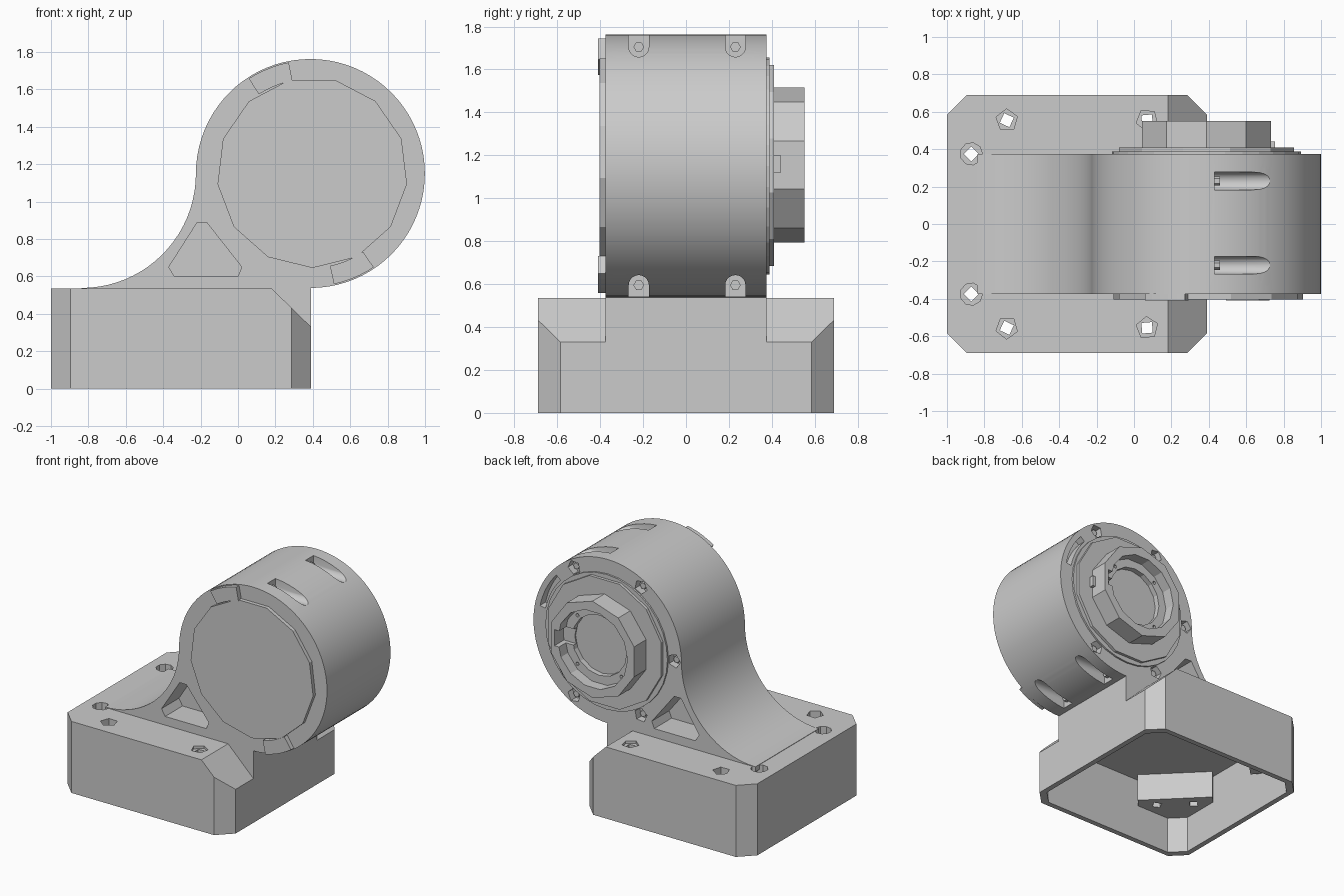
import bpy, bmesh
from math import cos, sin, radians, pi

if "Cube" in bpy.data.objects:
    bpy.data.objects.remove(bpy.data.objects["Cube"], do_unlink=True)

grey = bpy.data.materials.new("plain_grey")
grey.use_nodes = True
grey.diffuse_color = (0.6, 0.6, 0.6, 1)
grey.node_tree.nodes["Principled BSDF"].inputs["Base Color"].default_value = (0.6, 0.6, 0.6, 1)

CX, CZ, R = 0.387, 1.15, 0.612      # housing axis and radius
HALF = 0.375                        # half depth of the housing
PLACE = {"x": lambda u, v, w: (w, u, v),
         "y": lambda u, v, w: (u, w, v),
         "z": lambda u, v, w: (u, v, w)}


def prism(name, pts, axis, lo, hi):
    """Extrude a 2D outline along an axis."""
    bm = bmesh.new()
    face = bm.faces.new([bm.verts.new(PLACE[axis](u, v, lo)) for u, v in pts])
    ext = bmesh.ops.extrude_face_region(bm, geom=[face])["geom"]
    shift = PLACE[axis](0, 0, hi - lo)
    bmesh.ops.translate(bm, vec=shift, verts=[g for g in ext if isinstance(g, bmesh.types.BMVert)])
    bmesh.ops.recalc_face_normals(bm, faces=bm.faces)
    mesh = bpy.data.meshes.new(name)
    bm.to_mesh(mesh)
    bm.free()
    mesh.materials.append(grey)
    ob = bpy.data.objects.new(name, mesh)
    bpy.context.collection.objects.link(ob)
    return ob


def arc(cx, cy, r, a, b, n):
    """Points on an arc, angles in degrees, ends included."""
    return [(cx + r * cos(radians(a + (b - a) * i / n)),
             cy + r * sin(radians(a + (b - a) * i / n))) for i in range(n + 1)]


def ngon(cx, cy, r, n, turn=0):
    return arc(cx, cy, r, turn, turn + 360, n)[:-1]


def sector(r0, r1, a, b, n):
    return arc(CX, CZ, r0, a, b, n) + arc(CX, CZ, r1, b, a, n)


def octagon(x0, x1, y, c):
    return [(x0 + c, -y), (x1 - c, -y), (x1, c - y), (x1, y - c),
            (x1 - c, y), (x0 + c, y), (x0, y - c), (x0, c - y)]


def cut(target, cutter):
    mod = target.modifiers.new("cut", "BOOLEAN")
    mod.operation, mod.solver, mod.object = "DIFFERENCE", "EXACT", cutter
    bpy.context.view_layer.objects.active = target
    with bpy.context.temp_override(object=target, active_object=target):
        bpy.ops.object.modifier_apply(modifier=mod.name)
    bpy.data.objects.remove(cutter, do_unlink=True)


def smooth(ob, angle=25):
    bpy.ops.object.select_all(action="DESELECT")
    ob.select_set(True)
    bpy.context.view_layer.objects.active = ob
    bpy.ops.object.shade_smooth_by_angle(angle=radians(angle))


# Base: chamfered box, sloped shoulders beside the housing
base = prism("base", octagon(-1, 0.39, 0.69, 0.105), "z", 0, 0.535)
slope = [(0.16, 0.555), (0.42, 0.301), (0.42, 0.555)]
for lo, hi in ((HALF, 0.8), (-0.8, -HALF)):
    cut(base, prism("slope_cutter", slope, "y", lo, hi))

# Hollow underside, leaving a screw boss in two corners
cavity = prism("cavity_cutter", octagon(-0.96, 0.35, 0.65, 0.1), "z", -0.1, 0.49)
cut(cavity, prism("slope_cutter", [(x - 0.05, z - 0.05) for x, z in slope], "y", -1, 1))
boss = [(-1, 0.28), (-0.97, 0.28), (-0.91, 0.21), (-0.53, 0.59), (-0.6, 0.67), (-0.6, 0.8), (-1, 0.8)]
for s in (1, -1):
    cut(cavity, prism("boss_shape", [(x, s * y) for x, y in boss], "z", 0.28, 0.6))
cut(base, cavity)

# Countersunk mounting holes
for s in (1, -1):
    for x, y, sides, turn in ((-0.87, 0.375, 9, 0), (-0.68, 0.555, 5, 20), (0.07, 0.555, 5, 50)):
        cut(base, prism("hole_cutter", ngon(x, s * y, 0.06, sides, turn * s), "z", 0.44 if x < 0 else 0.515, 0.6))
        cut(base, prism("hole_cutter", ngon(x, s * y, 0.04, 4, turn), "z", 0.2, 0.6))

# Housing: round drum with a concave foot running onto the base
outline = [(-0.837, 0.5)] + arc(-0.837, CZ, R, -90, 0, 20)
outline += arc(CX, CZ, R, 180, -90, 60)[1:] + [(CX, 0.5)]
housing = prism("housing", outline, "y", -HALF, HALF)

# Triangular pockets front and back
triangle = [(-0.22, 0.885), (-0.165, 0.885), (0.02, 0.65), (0.0, 0.6), (-0.34, 0.6), (-0.37, 0.65)]
for lo, hi in ((-0.5, -0.17), (0.17, 0.5)):
    cut(housing, prism("pocket_cutter", triangle, "y", lo, hi))

# Clamp screw slots across the drum, above and below
for y in (-0.22, 0.23):
    for s in (1, -1):
        u = [(y + p, CZ + s * q) for p, q in arc(0, 0.555, 0.047, 180, 360, 10)]
        u += [(y + 0.047, CZ + s * 0.7), (y - 0.047, CZ + s * 0.7)]
        cut(housing, prism("slot_cutter", u, "x", 0.43, 0.95))
        prism("clamp_screw", ngon(y, CZ + s * 0.555, 0.025, 6), "x", 0.4, 0.46)

# Screw pockets and a curved slot on the back rim
for a in range(60, 301, 60):
    px, pz = CX + 0.552 * cos(radians(a)), CZ + 0.552 * sin(radians(a))
    cut(housing, prism("pocket_cutter", ngon(px, pz, 0.052, 5, a), "y", 0.32, 0.5))
    prism("rim_screw", ngon(px, pz, 0.024, 6), "y", 0.31, 0.35)
cut(housing, prism("slot_cutter", sector(0.525, 0.57, 12, 42, 8), "y", 0.31, 0.5))
smooth(housing)

# Front cover plate and its two locking tabs
prism("front_cover", ngon(CX + 0.01, CZ + 0.005, 0.51, 13, 187), "y", -0.403, -0.36)
for name, a in (("upper_tab", 101), ("lower_tab", -78)):
    prism(name, sector(0.505, 0.605, a, a + 22, 5), "y", -0.41, -0.36)

# Back plates
back_ring = prism("back_ring", ngon(CX, CZ, 0.505, 32), "y", 0.36, 0.388)
back_plate = prism("back_plate", ngon(CX, CZ + 0.003, 0.485, 12, 15), "y", 0.36, 0.41)

# Hollow output flange with a stepped seat
flange = prism("flange", ngon(CX, CZ + 0.005, 0.362, 10, 18), "y", 0.4, 0.552)
cut(flange, prism("bore_cutter", ngon(CX, CZ + 0.005, 0.29, 14), "y", 0.47, 0.7))
cut(flange, prism("seat_cutter", ngon(CX, CZ + 0.005, 0.225, 16), "y", 0.43, 0.7))
key = [(CX + 0.15, 1.1), (CX + 0.315, 1.1), (CX + 0.315, 1.22), (CX + 0.15, 1.22)]
cut(flange, prism("key_cutter", key, "y", 0.44, 0.7))
for a in (45, 135, 225, 315):
    hole = ngon(CX + 0.257 * cos(radians(a)), CZ + 0.257 * sin(radians(a)), 0.014, 6)
    cut(flange, prism("pin_cutter", hole, "y", 0.43, 0.6))

# Small key tooth on the outside of the flange
prism("key_tooth", [(0.7, 1.12), (0.755, 1.12), (0.755, 1.2), (0.7, 1.2)], "y", 0.4, 0.442)
